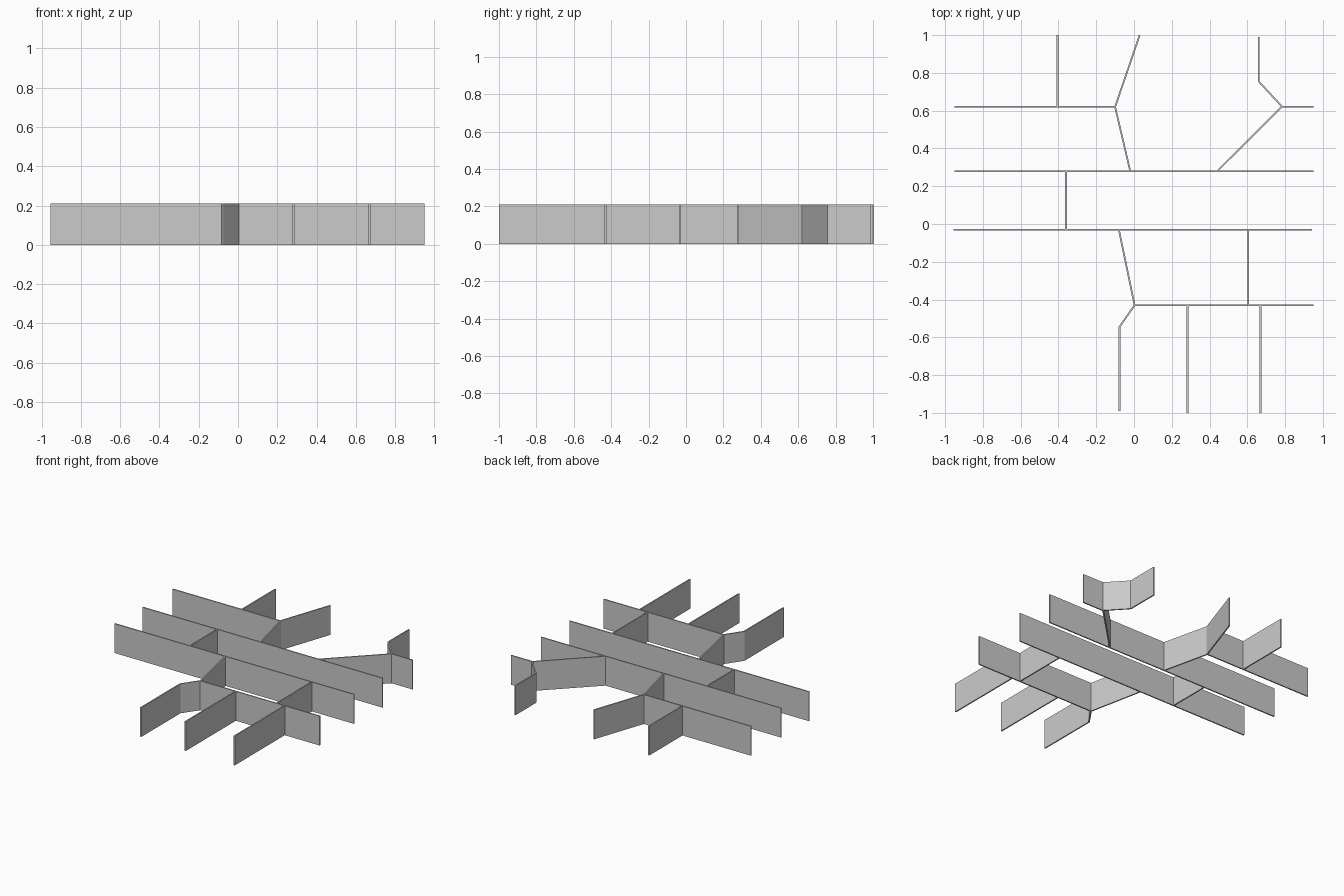
import bpy, bmesh
from mathutils import Vector

cube = bpy.data.objects.get("Cube")
if cube:
    bpy.data.objects.remove(cube, do_unlink=True)

HEIGHT = 0.21
THICK = 0.009

grey = bpy.data.materials.new("wall_grey")
grey.use_nodes = True
colour = (0.6, 0.6, 0.6, 1)
grey.diffuse_color = colour
grey.node_tree.nodes["Principled BSDF"].inputs["Base Color"].default_value = colour


def wall(name, *path):
    """Upright thin wall along a plan path, mitred at its bends."""
    pts = [Vector(p) for p in path]
    normals = []
    for a, b in zip(pts, pts[1:]):
        d = (b - a).normalized()
        normals.append(Vector((-d.y, d.x)))
    bm = bmesh.new()
    rings = []
    for i, p in enumerate(pts):
        n0 = normals[max(i - 1, 0)]
        n1 = normals[min(i, len(normals) - 1)]
        m = (n0 + n1).normalized()
        m *= THICK / 2 / m.dot(n0)
        l, r = p + m, p - m
        rings.append([bm.verts.new((q.x, q.y, z))
                      for q, z in ((l, 0), (r, 0), (r, HEIGHT), (l, HEIGHT))])
    for a, b in zip(rings, rings[1:]):
        for k in range(4):
            j = (k + 1) % 4
            bm.faces.new((a[k], a[j], b[j], b[k]))
    bm.faces.new(rings[0])
    bm.faces.new(rings[-1])
    bmesh.ops.recalc_face_normals(bm, faces=bm.faces)
    mesh = bpy.data.meshes.new(name)
    bm.to_mesh(mesh)
    bm.free()
    mesh.materials.append(grey)
    bpy.context.collection.objects.link(bpy.data.objects.new(name, mesh))


# Long cross walls
wall("back_cross_wall", (-.95, .28), (.95, .28))
wall("middle_cross_wall", (-.955, -.03), (.942, -.03))
wall("front_cross_wall", (.003, -.43), (.95, -.43))
wall("rear_right_wall", (-.95, .62), (-.1, .62))

# Rear branches
wall("rear_right_divider", (-.405, 1), (-.405, .62))
wall("rear_bent_wall", (.03, 1), (-.1, .62), (-.02, .28))
wall("rear_left_bent_wall", (.66, .99), (.66, .755), (.785, .62), (.95, .62))
wall("rear_left_diagonal", (.782, .62), (.44, .28))

# Dividers between the cross walls
wall("middle_divider", (-.36, .28), (-.36, -.03))
wall("left_divider", (.605, -.03), (.605, -.43))

# Front branches
wall("front_bent_wall", (-.08, -.03), (.003, -.43), (-.077, -.545), (-.077, -.99))
for name, x in (("front_centre_divider", .283), ("front_left_divider", .67)):
    wall(name, (x, -.43), (x, -1))
